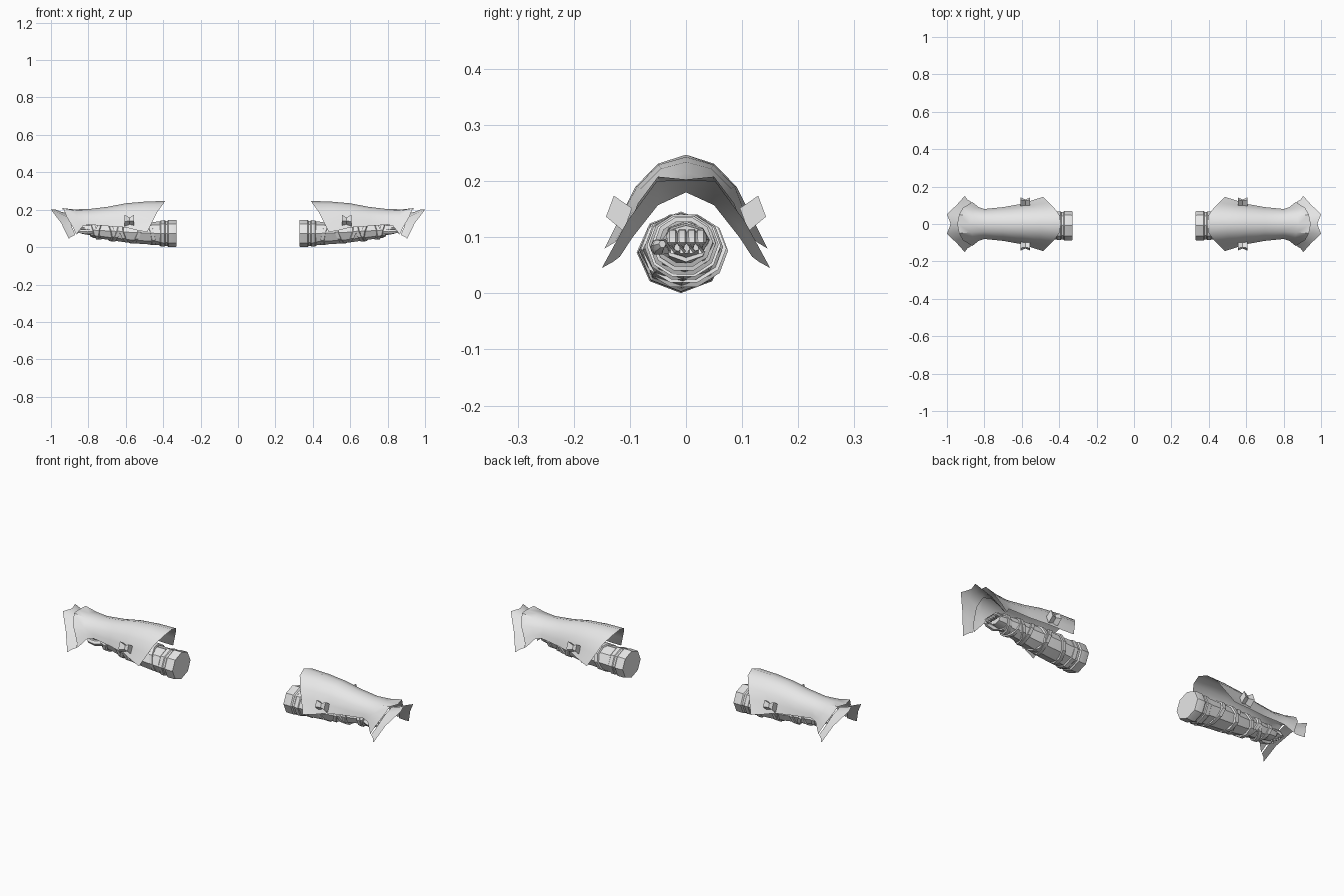
import bpy, bmesh, math
from mathutils import Vector, Matrix

if "Cube" in bpy.data.objects:
    bpy.data.objects.remove(bpy.data.objects["Cube"])

grey = bpy.data.materials.new("light grey")
grey.diffuse_color = (0.8, 0.8, 0.8, 1)
grey.use_nodes = True
grey.node_tree.nodes["Principled BSDF"].inputs["Base Color"].default_value = grey.diffuse_color


def finish(name, verts, faces, angle=35):
    """Mesh object for one arm, mirrored across x to give the pair."""
    me = bpy.data.meshes.new(name)
    me.from_pydata([tuple(v) for v in verts], [], faces)
    bm = bmesh.new()
    bm.from_mesh(me)
    bmesh.ops.remove_doubles(bm, verts=bm.verts, dist=0.0005)
    bmesh.ops.recalc_face_normals(bm, faces=bm.faces)
    bm.to_mesh(me)
    bm.free()
    me.materials.append(grey)
    ob = bpy.data.objects.new(name, me)
    bpy.context.collection.objects.link(ob)
    mod = ob.modifiers.new("pair", 'MIRROR')
    mod.use_mirror_merge = False
    bpy.ops.object.select_all(action='DESELECT')
    ob.select_set(True)
    bpy.context.view_layer.objects.active = ob
    bpy.ops.object.shade_smooth_by_angle(angle=math.radians(angle))
    return ob


def loft(name, rows, closed=False, caps=False, angle=35):
    n = len(rows[0])
    verts = [v for r in rows for v in r]
    faces = []
    for i in range(len(rows) - 1):
        for j in range(n if closed else n - 1):
            k = (j + 1) % n
            faces.append((i*n + j, i*n + k, (i+1)*n + k, (i+1)*n + j))
    if caps:
        faces += [tuple(range(n)), tuple(range((len(rows)-1)*n, len(rows)*n))]
    return finish(name, verts, faces, angle)


def arch(half):
    """Half cross-section from ridge to edge, reflected in y."""
    return [(x, -y, z) for x, y, z in reversed(half[1:])] + half


def ring(x, cy, cz, ry, rz, n=8, tilt=0.0, skew=0.0):
    out = []
    for i in range(n):
        a = 2*math.pi*i/n
        y, z = ry*math.cos(a), rz*math.sin(a)
        out.append((x + tilt*z + skew*y, cy + y, cz + z))
    return out


def tube(name, path, radii, n=6):
    """Tapered limb along a short path."""
    pts = [Vector(p) for p in path]
    rows = []
    for i, p in enumerate(pts):
        d = (pts[min(i+1, len(pts)-1)] - pts[max(i-1, 0)]).normalized()
        u = d.cross(Vector((0, 0, 1))).normalized()
        v = u.cross(d)
        rows.append([p + radii[i]*(u*math.cos(a) + v*math.sin(a))
                     for a in [2*math.pi*k/n for k in range(n)]])
    return loft(name, rows, True, True, 50)


# Arched forearm guard, pointed at its lower corners
loft("forearm_guard", [arch(r) for r in [
    [(.39, 0, .247), (.40, .05, .231), (.43, .09, .19), (.455, .115, .14), (.485, .145, .08)],
    [(.50, 0, .243), (.50, .049, .229), (.51, .087, .19), (.52, .105, .143), (.54, .128, .09)],
    [(.60, 0, .234), (.60, .045, .222), (.60, .08, .187), (.60, .095, .145), (.60, .108, .105)],
    [(.70, 0, .215), (.70, .042, .204), (.70, .072, .174), (.70, .085, .14), (.70, .09, .112)],
    [(.80, 0, .203), (.80, .04, .193), (.80, .066, .165), (.80, .076, .138), (.80, .08, .12)],
    [(.88, 0, .202), (.87, .045, .196), (.86, .076, .162), (.84, .086, .13), (.83, .09, .112)],
    [(.945, 0, .203), (.935, .05, .208), (.915, .086, .16), (.885, .105, .11), (.865, .118, .068)],
]], angle=40)

# Flared hand plate beyond the guard
loft("flared_plate", [arch(r) for r in [
    [(.91, 0, .180), (.905, .05, .157), (.885, .095, .10), (.87, .118, .065)],
    [(.95, 0, .19), (.95, .05, .18), (.92, .1, .115), (.89, .13, .056)],
    [(.98, 0, .202), (1.0, .052, .20), (.945, .105, .128), (.905, .15, .045)],
]], angle=40)

# Forearm, narrowing to the wrist
loft("forearm", [ring(*r) for r in [
    (.40, -.008, .072, .074, .064), (.48, -.008, .075, .074, .060),
    (.56, -.006, .078, .070, .058), (.64, -.004, .083, .060, .052),
    (.72, 0, .088, .050, .045), (.79, 0, .092, .042, .036)]],
    True, True)

# Cuff with two raised bands
loft("cuff", [ring(x, -.009, .073, r, r*.92) for x, r in [
    (.328, .076), (.335, .079), (.372, .079), (.378, .073),
    (.388, .073), (.392, .077), (.412, .076), (.418, .070)]],
    True, True, 30)

# Slanted straps round the forearm
straps = [(.47, .079, .068, .25, .15), (.545, .076, .064, -.30, .25),
          (.60, .070, .061, .25, -.35), (.65, .066, .058, -.35, .2),
          (.69, .062, .056, .30, .35), (.735, .057, .051, -.2, -.3),
          (.775, .052, .046, .25, .2)]
for i, (x, ry, rz, tilt, skew) in enumerate(straps):
    rows = [ring(x + dx, -.004, .076 + (x - .47)*.05, ry - dr, rz - dr, 10, tilt, skew)
            for dx, dr in [(-.011, .008), (-.009, 0), (.009, 0), (.011, .008)]]
    loft("strap_%d" % (i + 1), rows + rows[:1], True)

# Palm and fingers
loft("palm", [ring(*r) for r in [
    (.76, 0, .093, .040, .033), (.80, 0, .095, .042, .030), (.835, 0, .096, .036, .025)]],
    True, True)
for i, y in enumerate((-.024, -.007, .010, .026)):
    tube("finger_%d" % (i + 1),
         [(.82, y, .105), (.852, y, .104), (.868, y, .090), (.855, y, .075)],
         [.011, .0105, .010, .007])
tube("thumb", [(.77, -.03, .085), (.81, -.05, .082), (.845, -.048, .085), (.86, -.042, .088)],
     [.015, .015, .012, .007])

# Pinched toggles on each side of the guard
for side, label in ((-1, "front"), (1, "back")):
    rows = []
    for x, w in ((.555, .020), (.580, .011), (.608, .022)):
        c = Vector((x, side*.118, .142))
        out = Vector((0, side*.8, .6))
        up = Vector((0, -side*.35, .94))
        t = .022 if w > .015 else .012
        rows.append([c - up*w - out*.018, c + up*w - out*.018,
                     c + up*w*.9 + out*t, c - up*w*.9 + out*t])
    loft("toggle_" + label, rows, True, True, 30)
